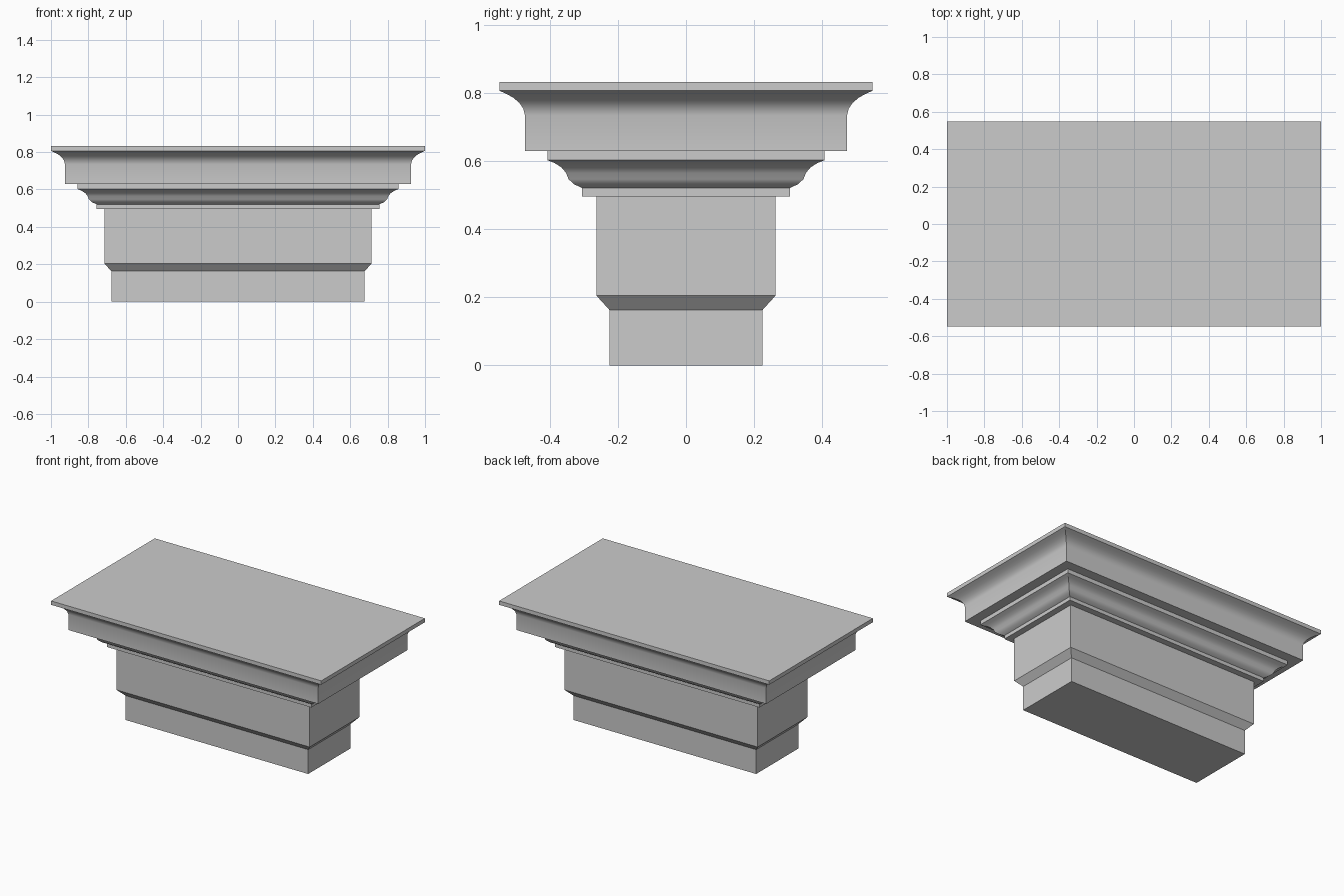
import bpy, bmesh

if "Cube" in bpy.data.objects:
    bpy.data.objects.remove(bpy.data.objects["Cube"])

LENGTH_EXTRA = 0.452  # the long half-size exceeds the short half-size by this


def moulding(name, profile, cap_bottom=False, cap_top=False):
    """Sweep a (half depth, height) profile round a mitred rectangle."""
    bm = bmesh.new()
    rings = []
    for d, z in profile:
        w = d + LENGTH_EXTRA
        rings.append([bm.verts.new((sx * w, sy * d, z))
                      for sx, sy in ((-1, -1), (1, -1), (1, 1), (-1, 1))])
    for a, b in zip(rings, rings[1:]):
        for i in range(4):
            j = (i + 1) % 4
            bm.faces.new((a[i], a[j], b[j], b[i]))
    if cap_bottom:
        bm.faces.new(rings[0][::-1])
    if cap_top:
        bm.faces.new(rings[-1])
    mesh = bpy.data.meshes.new(name)
    bm.to_mesh(mesh)
    bm.free()
    obj = bpy.data.objects.new(name, mesh)
    bpy.context.collection.objects.link(obj)
    bpy.ops.object.select_all(action='DESELECT')
    obj.select_set(True)
    bpy.context.view_layer.objects.active = obj
    bpy.ops.object.shade_smooth_by_angle()
    return obj


# Shaft: narrow foot, chamfer, wider neck
moulding("shaft", [(0.225, 0), (0.225, 0.163), (0.263, 0.205), (0.263, 0.497)],
         cap_bottom=True)

# Bed moulding: ledge, fillet, S-curve, fillet
moulding("bed_moulding", [
    (0.263, 0.497), (0.305, 0.497), (0.305, 0.521), (0.328, 0.532),
    (0.345, 0.547), (0.352, 0.565), (0.365, 0.581), (0.385, 0.594),
    (0.407, 0.603), (0.407, 0.63)])

# Crown: ledge, flat band, cove, thin top slab
moulding("crown", [
    (0.407, 0.63), (0.473, 0.63), (0.473, 0.735), (0.478, 0.754),
    (0.490, 0.772), (0.508, 0.787), (0.528, 0.798), (0.548, 0.807),
    (0.548, 0.833)], cap_top=True)
